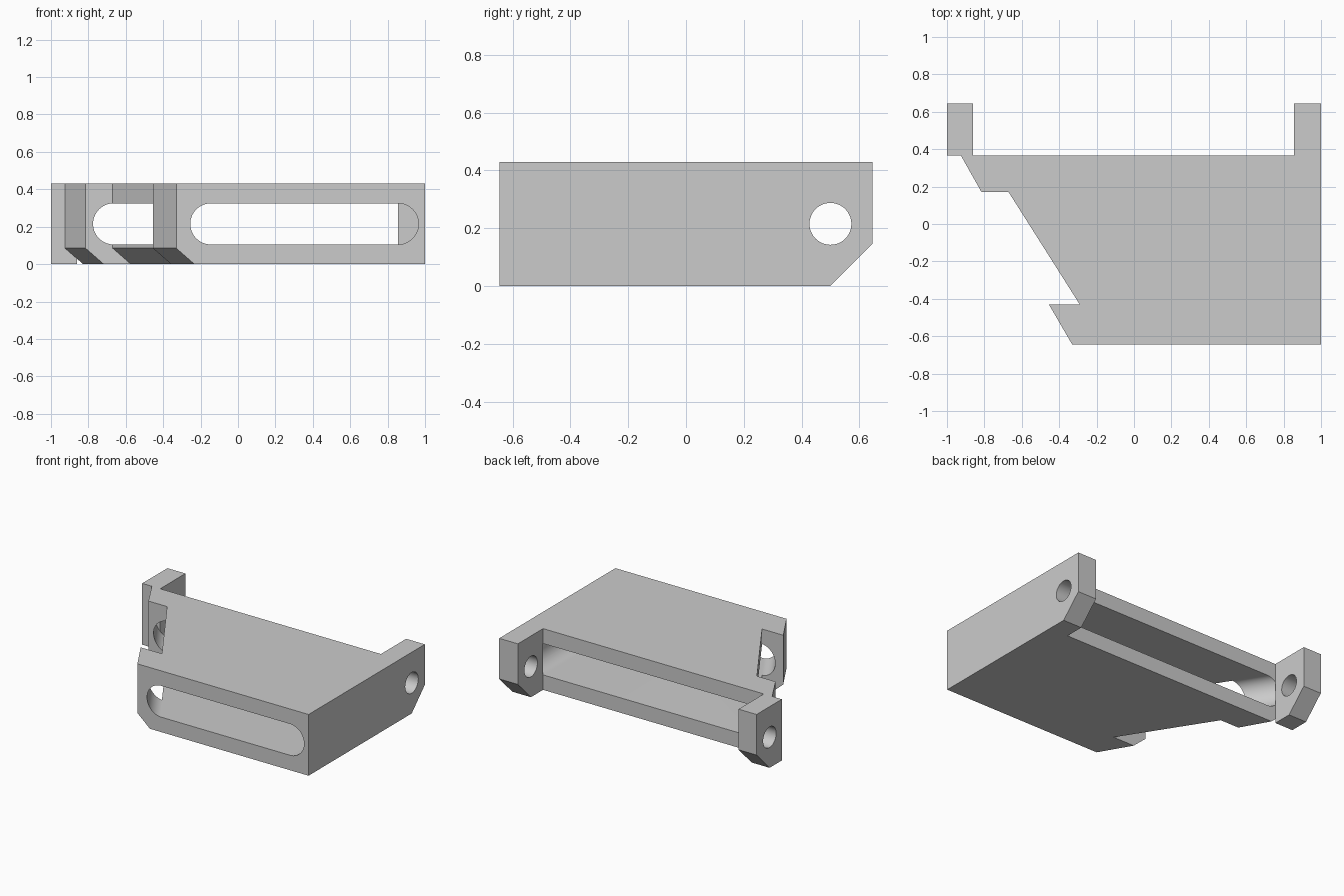
import bpy, bmesh, math

if "Cube" in bpy.data.objects:
    bpy.data.objects.remove(bpy.data.objects["Cube"])

HEIGHT, MID, BEVEL, SHIFT = 0.43, 0.215, 0.085, 0.097
BACK, FRONT, REAR = 0.365, -0.645, 0.645

grey = bpy.data.materials.new("light grey")
grey.use_nodes = True
grey.diffuse_color = (0.6, 0.6, 0.6, 1)
grey.node_tree.nodes["Principled BSDF"].inputs["Base Color"].default_value = (0.6, 0.6, 0.6, 1)


def loft(name, rings):
    """Solid through matching rings of points, capped at both ends."""
    bm = bmesh.new()
    loops = [[bm.verts.new(p) for p in ring] for ring in rings]
    n = len(loops[0])
    for a, b in zip(loops, loops[1:]):
        for i in range(n):
            j = (i + 1) % n
            bm.faces.new((a[i], a[j], b[j], b[i]))
    bm.faces.new(loops[0][::-1])
    bm.faces.new(loops[-1])
    bmesh.ops.recalc_face_normals(bm, faces=bm.faces)
    mesh = bpy.data.meshes.new(name)
    bm.to_mesh(mesh)
    bm.free()
    mesh.materials.append(grey)
    obj = bpy.data.objects.new(name, mesh)
    bpy.context.collection.objects.link(obj)
    return obj


def cut(target, cutter):
    """Subtract the cutter for good, then smooth only the curved walls."""
    mod = target.modifiers.new("opening", 'BOOLEAN')
    mod.operation, mod.solver, mod.object = 'DIFFERENCE', 'EXACT', cutter
    bpy.ops.object.select_all(action='DESELECT')
    target.select_set(True)
    bpy.context.view_layer.objects.active = target
    bpy.ops.object.modifier_apply(modifier=mod.name)
    bpy.ops.object.shade_smooth_by_angle(angle=math.radians(30))
    bpy.data.objects.remove(cutter)


# Body: notched slanted side, undercut along its lower edge
side = [(-0.925, BACK), (-0.815, 0.17), (-0.67, 0.17),
        (-0.29, -0.43), (-0.455, -0.43), (-0.33, FRONT)]


def outline(z, shift):
    return ([(x + shift, y, z) for x, y in side]
            + [(1, FRONT, z), (1, BACK, z)])


body = loft("body", [outline(0, SHIFT), outline(BEVEL, 0), outline(HEIGHT, 0)])

# Slot through the body, its left end running along the slanted side
R, SLOPE, STEPS = 0.11, 0.638, 32


def slot_ring(y):
    left = -0.255 + R - SLOPE * (y - FRONT)
    right = 0.965 - R
    ring = []
    for centre, start in ((right, -math.pi / 2), (left, math.pi / 2)):
        for i in range(STEPS + 1):
            a = start + math.pi * i / STEPS
            ring.append((centre + R * math.cos(a), y, MID + R * math.sin(a)))
    return ring


cut(body, loft("slot_cutter", [slot_ring(FRONT - 0.05), slot_ring(BACK + 0.05)]))

# Rear ears with a chamfered lower corner and a cross hole
ear_profile = [(BACK, 0), (0.5, 0), (REAR, 0.145), (REAR, HEIGHT), (BACK, HEIGHT)]


def hole_ring(x):
    angles = [2 * math.pi * i / 48 for i in range(48)]
    return [(x, 0.5 + 0.0725 * math.cos(a), MID + 0.0725 * math.sin(a)) for a in angles]


for name, x0, x1 in (("right_ear", -1, -0.86), ("left_ear", 0.855, 1)):
    ear = loft(name, [[(x, y, z) for y, z in ear_profile] for x in (x0, x1)])
    cut(ear, loft("hole_cutter", [hole_ring(x0 - 0.05), hole_ring(x1 + 0.05)]))
